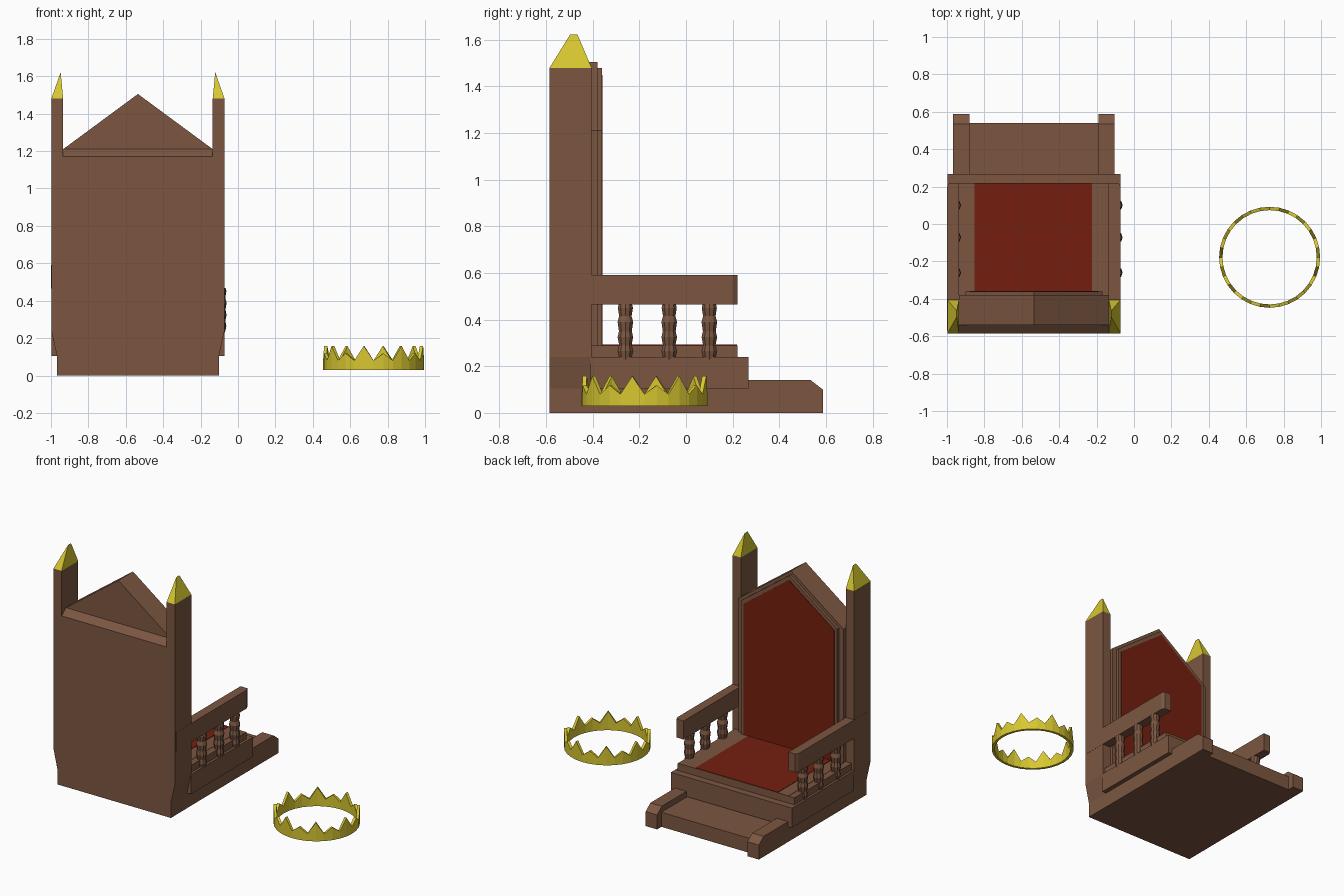
import bpy, bmesh, math

if "Cube" in bpy.data.objects:
    bpy.data.objects.remove(bpy.data.objects["Cube"])

CX = -0.535            # throne centre line


def material(name, rgb):
    m = bpy.data.materials.new(name)
    m.diffuse_color = (*rgb, 1)
    m.use_nodes = True
    m.node_tree.nodes["Principled BSDF"].inputs["Base Color"].default_value = m.diffuse_color
    return m


WOOD = material("brown wood", (0.200, 0.094, 0.053))
RED = material("red cloth", (0.178, 0.0135, 0.0045))
GOLD = material("gold", (0.68, 0.57, 0.03))


def make(name, bm, mat):
    bmesh.ops.recalc_face_normals(bm, faces=bm.faces)
    me = bpy.data.meshes.new(name)
    bm.to_mesh(me)
    bm.free()
    me.materials.append(mat)
    ob = bpy.data.objects.new(name, me)
    bpy.context.collection.objects.link(ob)
    return ob


def prism(name, profile, axis, lo, hi, mat=WOOD):
    """Extrude a 2D profile along an axis from lo to hi."""
    put = {'x': lambda a, b, t: (t, a, b),
           'y': lambda a, b, t: (a, t, b),
           'z': lambda a, b, t: (a, b, t)}[axis]
    bm = bmesh.new()
    rings = [[bm.verts.new(put(a, b, t)) for a, b in profile] for t in (lo, hi)]
    n = len(profile)
    bm.faces.new(rings[0])
    bm.faces.new(rings[1])
    for i in range(n):
        j = (i + 1) % n
        bm.faces.new((rings[0][i], rings[0][j], rings[1][j], rings[1][i]))
    return make(name, bm, mat)


def box(name, x0, x1, y0, y1, z0, z1, mat=WOOD):
    return prism(name, [(x0, y0), (x1, y0), (x1, y1), (x0, y1)], 'z', z0, z1, mat)


def gable(name, half, base, eave, peak, y0, y1, mat=WOOD):
    return prism(name, [(CX - half, base), (CX + half, base), (CX + half, eave),
                        (CX, peak), (CX - half, eave)], 'y', y0, y1, mat)


# back frame: panel and both posts in one outline, tapering in at the foot
half = [(0.433, 0), (0.433, 0.105), (0.463, 0.24), (0.463, 1.48), (0.40, 1.48), (0.40, 1.17)]
outline = [(CX + x, z) for x, z in half] + [(CX - x, z) for x, z in reversed(half)]
prism("back_frame", outline, 'y', -0.585, -0.405)

# sloped ledge and pointed head of the back, then the raised frame and cloth
prism("back_ledge", [(-0.585, 1.17), (-0.54, 1.17), (-0.54, 1.21)], 'x', CX - 0.40, CX + 0.40)
gable("back_gable", 0.40, 0.24, 1.21, 1.505, -0.54, -0.38)
gable("back_rim", 0.366, 0.24, 1.21, 1.48, -0.385, -0.36)
gable("back_cloth", 0.345, 0.292, 1.195, 1.45, -0.362, -0.357, RED)

# seat
box("seat_block", CX - 0.461, CX + 0.463, -0.41, 0.268, 0.105, 0.24)
box("seat_step", CX - 0.40, CX + 0.40, -0.41, 0.22, 0.24, 0.29)
box("seat_cloth", CX - 0.318, CX + 0.311, -0.36, 0.218, 0.288, 0.293, RED)

# base platform
box("base_platform", CX - 0.40, CX + 0.40, -0.58, 0.54, 0, 0.10)

for s, side in ((-1, "left"), (1, "right")):
    # runner with a chamfered toe
    prism(side + "_runner", [(-0.58, 0), (0.587, 0), (0.587, 0.10), (0.535, 0.14), (-0.58, 0.14)],
          'x', CX + s * 0.345, CX + s * 0.432)
    # side rail under the balusters
    box(side + "_rail", *sorted((CX + s * 0.395, CX + s * 0.445)), -0.41, 0.22, 0.23, 0.288)
    # armrest with a chamfered outer corner
    prism(side + "_armrest", [(CX + s * 0.40, -0.57), (CX + s * 0.464, -0.57), (CX + s * 0.464, 0.20),
                              (CX + s * 0.452, 0.22), (CX + s * 0.40, 0.22)], 'z', 0.465, 0.592)

    # post spike: rectangular base rising to a short ridge near the inner side
    bm = bmesh.new()
    base = [bm.verts.new((CX + s * x, y, 1.48)) for x, y in
            ((0.463, -0.585), (0.40, -0.585), (0.40, -0.405), (0.463, -0.405))]
    ridge = [bm.verts.new((CX + s * 0.413, y, 1.622)) for y in (-0.497, -0.465)]
    bm.faces.new(base)
    bm.faces.new((base[0], base[1], ridge[0]))
    bm.faces.new((base[2], base[3], ridge[1]))
    bm.faces.new((base[1], base[2], ridge[1], ridge[0]))
    bm.faces.new((base[3], base[0], ridge[0], ridge[1]))
    make(side + "_spike", bm, GOLD)

    # turned balusters
    turned = [(0.026, 0.23), (0.034, 0.265), (0.028, 0.29), (0.035, 0.325), (0.029, 0.35),
              (0.035, 0.39), (0.028, 0.415), (0.034, 0.45), (0.030, 0.468)]
    for k, y in enumerate((-0.26, -0.072, 0.10)):
        bm = bmesh.new()
        rings = [[bm.verts.new((CX + s * 0.432 + 0.007 + r * math.cos(a * math.tau / 10),
                                y + r * math.sin(a * math.tau / 10), z)) for a in range(10)]
                 for r, z in turned]
        for lo, hi in zip(rings, rings[1:]):
            for i in range(10):
                j = (i + 1) % 10
                bm.faces.new((lo[i], lo[j], hi[j], hi[i]))
        bm.faces.new(rings[0])
        bm.faces.new(rings[-1])
        make(f"{side}_baluster_{k + 1}", bm, WOOD)

# crown: ring of 32 sides with alternating tall and short points
N = 32
tops = (0.08, 0.118, 0.08, 0.158)     # valley, short, valley, tall
bm = bmesh.new()
cols = []
for i in range(N):
    a = i * math.tau / N
    cols.append([bm.verts.new((0.725 + r * math.cos(a), -0.178 + r * math.sin(a), z))
                 for r, z in ((0.27, 0.03), (0.27, tops[i % 4]), (0.252, tops[i % 4]), (0.252, 0.03))])
for i in range(N):
    p, q = cols[i], cols[(i + 1) % N]
    for k in range(4):
        m = (k + 1) % 4
        bm.faces.new((p[k], q[k], q[m], p[m]))
make("crown", bm, GOLD)
